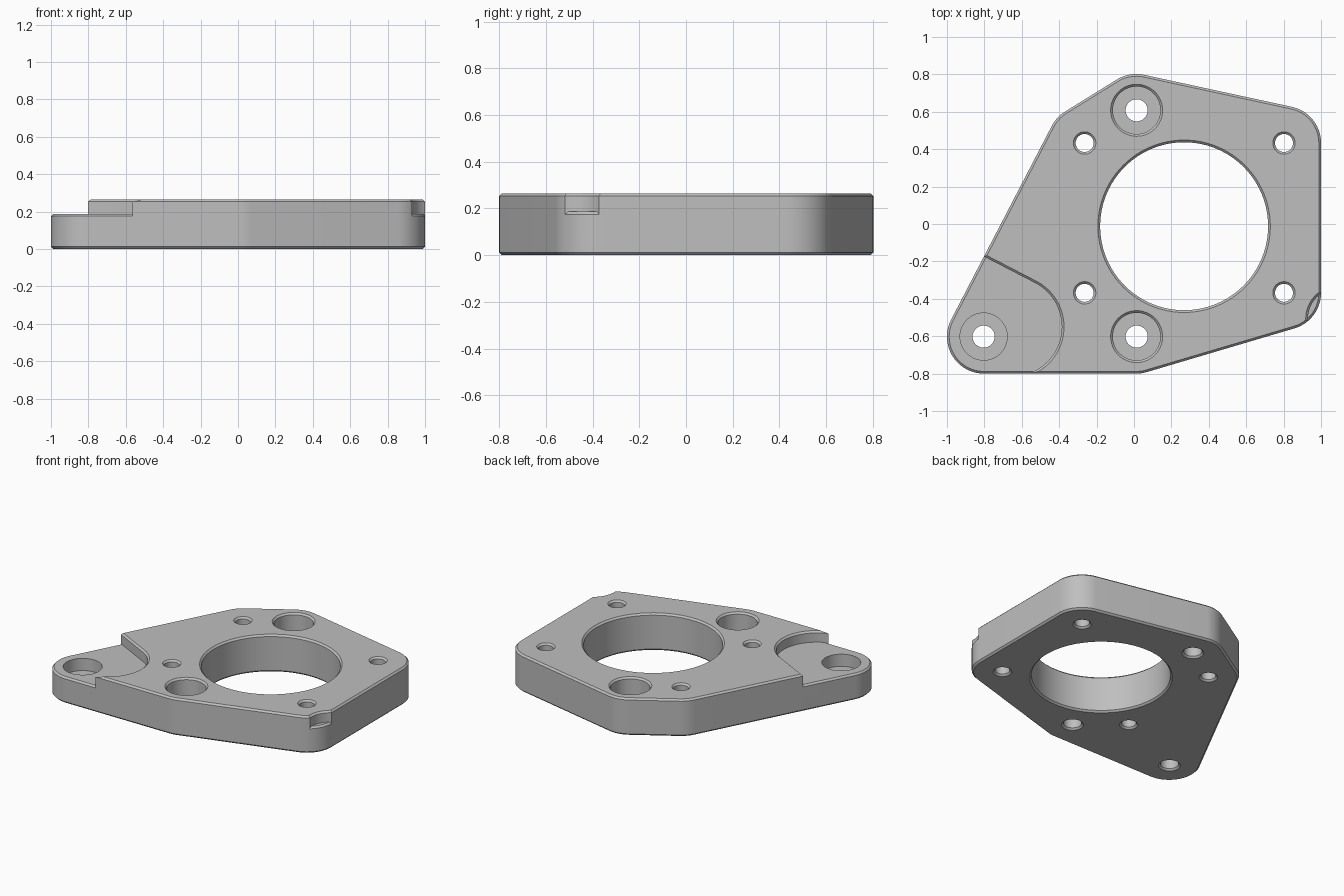
import bpy, bmesh, math
from mathutils import Vector

if "Cube" in bpy.data.objects:
    bpy.data.objects.remove(bpy.data.objects["Cube"])

H = 0.265      # plate thickness
STEP = 0.187   # height of the lowered ledges
FLOOR = 0.10   # counterbore floor
C = 0.012      # chamfer size
R = 0.198      # outer corner radius


def outline(centres, r):
    """Convex outline around circles of radius r (centres counter-clockwise)."""
    pts = []
    n = len(centres)
    if n == 1:
        return [(centres[0][0] + r * math.cos(math.tau * i / 96),
                 centres[0][1] + r * math.sin(math.tau * i / 96)) for i in range(96)]
    for i, c in enumerate(centres):
        p, q = centres[i - 1], centres[(i + 1) % n]
        a = math.atan2(c[1] - p[1], c[0] - p[0]) - math.pi / 2
        b = math.atan2(q[1] - c[1], q[0] - c[0]) - math.pi / 2
        sweep = (b - a) % math.tau
        steps = max(4, math.ceil(sweep / math.radians(4)))
        for k in range(steps + 1):
            t = a + sweep * k / steps
            pts.append((c[0] + r * math.cos(t), c[1] + r * math.sin(t)))
    return pts


def loft(name, centres, rings):
    """Closed solid through a stack of (height, radius) outlines."""
    bm = bmesh.new()
    loops = [[bm.verts.new((x, y, z)) for x, y in outline(centres, r)] for z, r in rings]
    n = len(loops[0])
    for lo, hi in zip(loops, loops[1:]):
        for i in range(n):
            j = (i + 1) % n
            bm.faces.new((lo[i], lo[j], hi[j], hi[i]))
    bm.faces.new(loops[0][::-1])
    bm.faces.new(loops[-1])
    bmesh.ops.recalc_face_normals(bm, faces=bm.faces)
    mesh = bpy.data.meshes.new(name)
    bm.to_mesh(mesh)
    bm.free()
    obj = bpy.data.objects.new(name, mesh)
    bpy.context.collection.objects.link(obj)
    return obj


def cut(target, cutter, keep=False):
    mod = target.modifiers.new("cut", 'BOOLEAN')
    mod.operation = 'DIFFERENCE'
    mod.solver = 'EXACT'
    mod.object = cutter
    bpy.context.view_layer.objects.active = target
    bpy.ops.object.modifier_apply(modifier=mod.name)
    if not keep:
        bpy.data.objects.remove(cutter)


# Plate body with chamfered rims
corners = [(-0.802, -0.602), (0.012, -0.602), (0.802, -0.368),
           (0.802, 0.433), (0.012, 0.604), (-0.264, 0.433)]
plate = loft("mounting_plate", corners, [(0, R - C), (C, R), (H - C, R), (H, R - C)])

# Lowered ledges: corner step and small side notch, each with a chamfered outer rim
keeper = loft("ledge_keeper", corners, [(0.10, R - C + STEP - 0.10), (STEP, R - C)])
ledges = [("corner_step", [(-0.65, -0.55), (-1.538, -0.09), (-1.5, -0.65)], 0.264),
          ("side_notch", [(1.093, -0.506)], 0.163)]
for name, centres, r in ledges:
    cutter = loft(name, centres, [(0.15, r), (H - C, r), (H + 0.02, r + C + 0.02)])
    cut(cutter, keeper, keep=True)
    cut(plate, cutter)
bpy.data.objects.remove(keeper)


def lower(r):
    return [(-0.02, r + C + 0.02), (C, r)]


def upper(r):
    return [(H - C, r), (H + 0.02, r + C + 0.02)]


# Main bore and the four small through holes
cut(plate, loft("bore", [(0.268, -0.012)], lower(0.449) + upper(0.449)))
for x in (-0.264, 0.802):
    for y in (-0.368, 0.433):
        cut(plate, loft("small_hole", [(x, y)], lower(0.048) + upper(0.048)))

# Counterbored holes
for y in (-0.602, 0.608):
    cut(plate, loft("counterbore", [(0.014, y)],
                    lower(0.059) + [(FLOOR, 0.059), (FLOOR, 0.127)] + upper(0.127)))
cut(plate, loft("step_counterbore", [(-0.804, -0.602)],
                lower(0.059) + [(FLOOR, 0.059), (FLOOR, 0.126), (0.3, 0.126)]))

# Single grey material
grey = bpy.data.materials.new("grey_metal")
grey.use_nodes = True
colour = (0.52, 0.52, 0.52, 1)
grey.diffuse_color = colour
grey.node_tree.nodes["Principled BSDF"].inputs["Base Color"].default_value = colour
plate.data.materials.clear()
plate.data.materials.append(grey)
for poly in plate.data.polygons:
    poly.material_index = 0

# Smooth curved walls, sharp chamfers
bpy.ops.object.select_all(action='DESELECT')
plate.select_set(True)
bpy.context.view_layer.objects.active = plate
bpy.ops.object.shade_smooth_by_angle(angle=math.radians(30))
